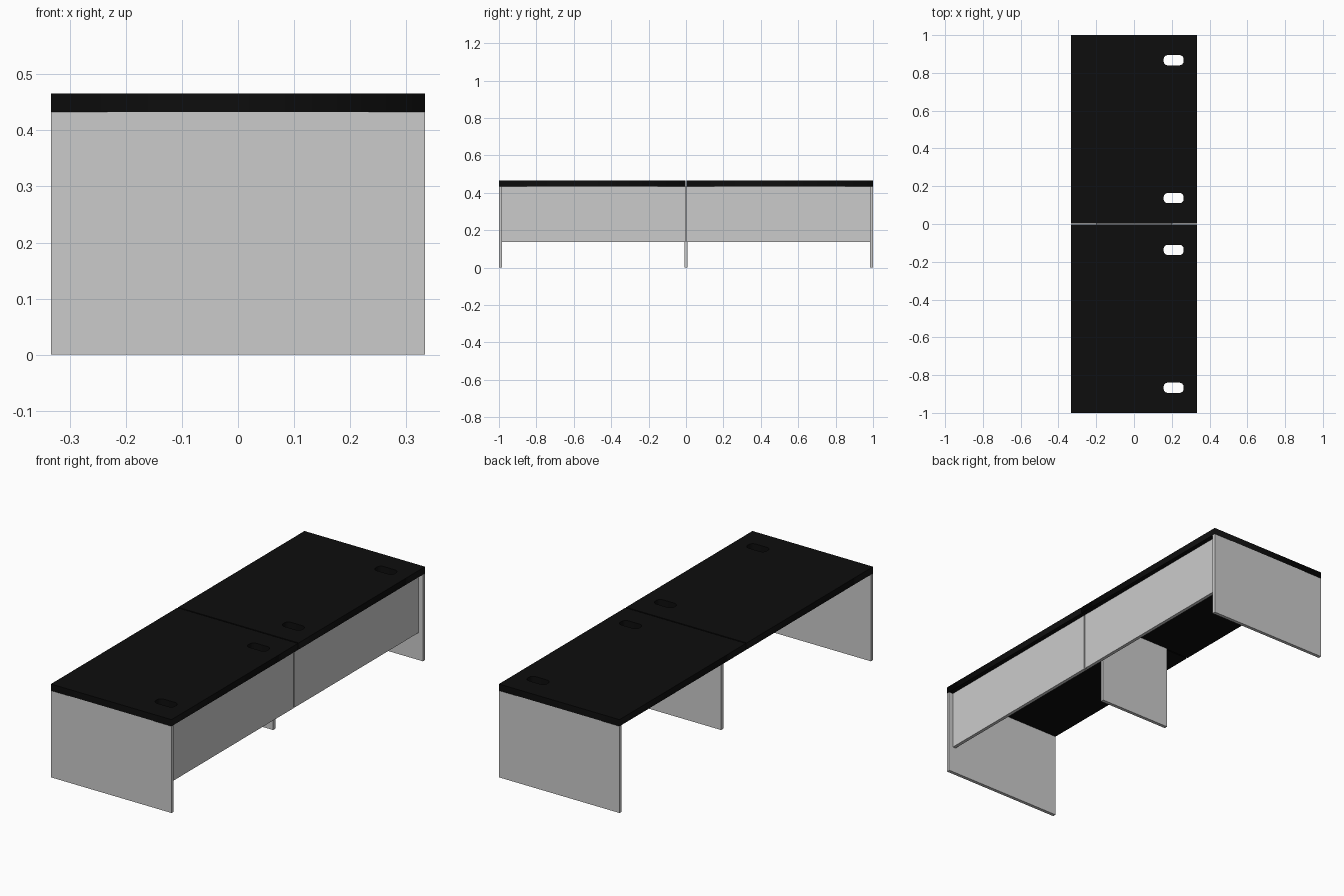
import bpy
from math import cos, sin, pi

if "Cube" in bpy.data.objects:
    bpy.data.objects.remove(bpy.data.objects["Cube"])

W, TOP, T, PANEL, GAP = 0.333, 0.466, 0.033, 0.017, 0.003
UNDER = TOP - T

black = bpy.data.materials.new("black_laminate")
black.diffuse_color = (0.004, 0.004, 0.004, 1)
black.use_nodes = True
black.node_tree.nodes["Principled BSDF"].inputs["Base Color"].default_value = black.diffuse_color


def box(name, lo, hi):
    bpy.ops.mesh.primitive_cube_add(size=1, location=[(a + b) / 2 for a, b in zip(lo, hi)])
    ob = bpy.context.object
    ob.name = name
    ob.scale = [b - a for a, b in zip(lo, hi)]
    bpy.ops.object.transform_apply(location=False, rotation=False, scale=True)
    return ob


def rounded_rect(cx, cy, hx, hy, r, n=6):
    pts = []
    for q, (sx, sy) in enumerate([(1, 1), (-1, 1), (-1, -1), (1, -1)]):
        for i in range(n + 1):
            a = (q + i / n) * pi / 2
            pts.append((cx + sx * (hx - r) + r * cos(a), cy + sy * (hy - r) + r * sin(a)))
    return pts


def plate(name, outlines, z, thickness):
    cu = bpy.data.curves.new(name, 'CURVE')
    cu.dimensions, cu.fill_mode, cu.extrude = '2D', 'BOTH', thickness / 2
    for pts in outlines:
        sp = cu.splines.new('POLY')
        sp.points.add(len(pts) - 1)
        for p, (x, y) in zip(sp.points, pts):
            p.co = (x, y, 0, 1)
        sp.use_cyclic_u = True
    ob = bpy.data.objects.new(name, cu)
    bpy.context.collection.objects.link(ob)
    ob.location.z = z + thickness / 2
    bpy.ops.object.select_all(action='DESELECT')
    ob.select_set(True)
    bpy.context.view_layer.objects.active = ob
    bpy.ops.object.convert(target='MESH')
    return bpy.context.object


for side, s in (("front", -1), ("back", 1)):
    # desktop with two cable slots
    outer = [(-W, s * GAP), (W, s * GAP), (W, s), (-W, s)]
    slots = [rounded_rect(0.21, s * y, 0.053, 0.027, 0.022) for y in (0.137, 0.867)]
    top = plate(side + "_desktop", [outer] + slots, UNDER, T)
    top.data.materials.clear()
    top.data.materials.append(black)

    # full-depth end panel
    y0, y1 = sorted((s * (1 - PANEL), s))
    box(side + "_end_panel", (-W, y0, 0), (W, y1, UNDER))

    # modesty panel, stopping above the floor
    y0, y1 = sorted((s * GAP, s * (1 - PANEL)))
    box(side + "_modesty_panel", (0.31 - PANEL, y0, 0.137), (0.31, y1, UNDER))

# shared narrower centre support
box("centre_support", (-0.2, -PANEL / 2, 0), (0.2, PANEL / 2, UNDER))
